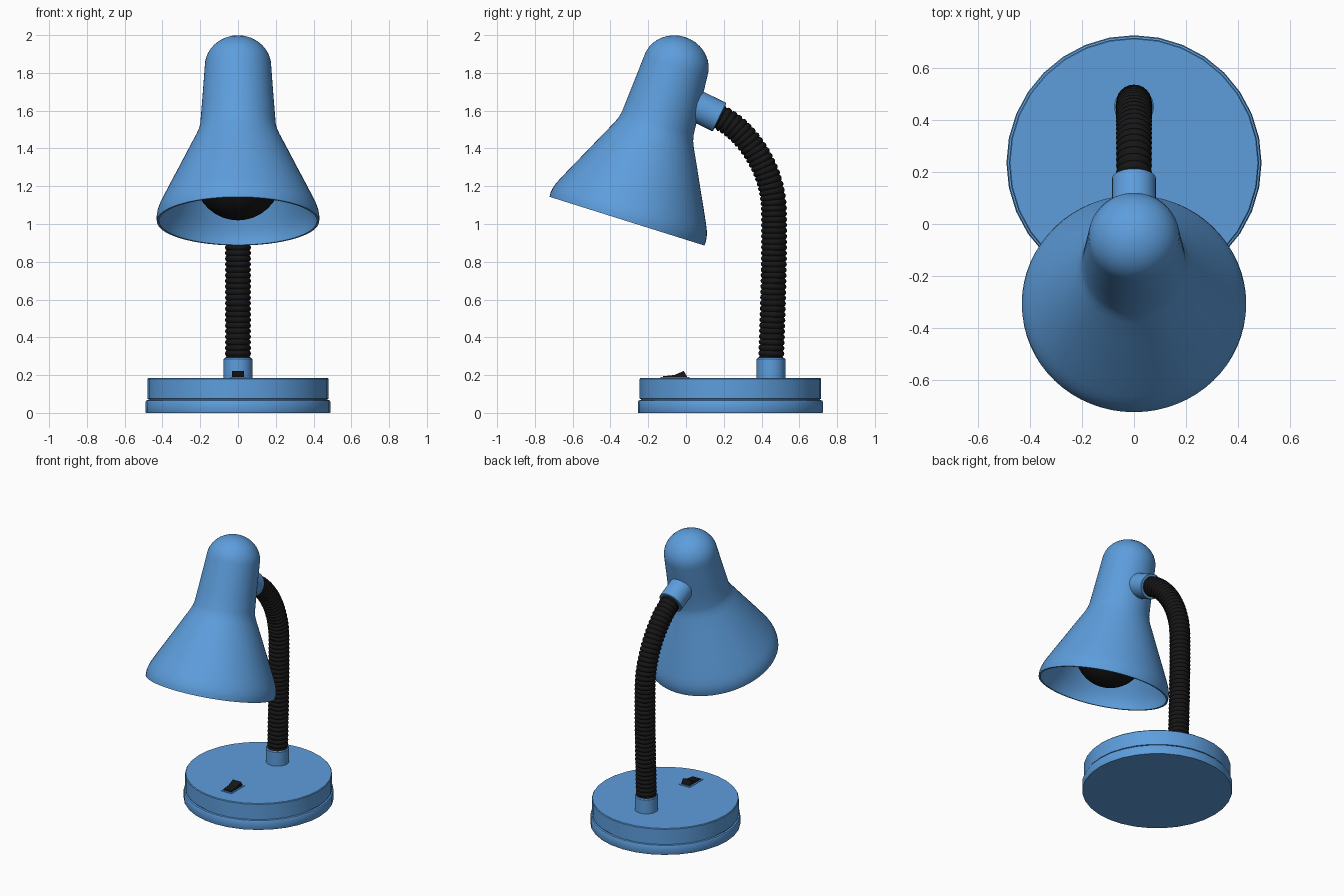
import bpy, bmesh, math
from mathutils import Vector, Matrix
from mathutils.geometry import interpolate_bezier

if "Cube" in bpy.data.objects:
    bpy.data.objects.remove(bpy.data.objects["Cube"])


def material(name, color):
    m = bpy.data.materials.new(name)
    m.diffuse_color = color
    m.use_nodes = True
    m.node_tree.nodes["Principled BSDF"].inputs["Base Color"].default_value = m.diffuse_color
    return m


BLUE = material("blue_enamel", (0.11, 0.34, 0.72, 1))
BLACK = material("black_plastic", (0.008, 0.008, 0.008, 1))


def finish(name, bm, mat, angle=32):
    bmesh.ops.remove_doubles(bm, verts=bm.verts, dist=1e-5)
    bmesh.ops.recalc_face_normals(bm, faces=bm.faces)
    me = bpy.data.meshes.new(name)
    bm.to_mesh(me)
    bm.free()
    me.materials.append(mat)
    ob = bpy.data.objects.new(name, me)
    bpy.context.collection.objects.link(ob)
    bpy.ops.object.select_all(action='DESELECT')
    ob.select_set(True)
    bpy.context.view_layer.objects.active = ob
    bpy.ops.object.shade_smooth_by_angle(angle=math.radians(angle))
    return ob


def axis_frame(origin, direction):
    """Matrix putting local z along direction at origin."""
    rot = Vector((0, 0, 1)).rotation_difference(Vector(direction).normalized())
    return Matrix.Translation(origin) @ rot.to_matrix().to_4x4()


def skin(bm, frames, seg):
    """Join circular rings, given as (matrix, radius) pairs."""
    rings = [[bm.verts.new(m @ Vector((r * math.cos(2 * math.pi * i / seg),
                                       r * math.sin(2 * math.pi * i / seg), 0)))
              for i in range(seg)] for m, r in frames]
    for a, b in zip(rings, rings[1:]):
        for i in range(seg):
            j = (i + 1) % seg
            bm.faces.new((a[i], a[j], b[j], b[i]))


def lathe(name, profile, mat, frame, seg=48):
    bm = bmesh.new()
    skin(bm, [(frame @ Matrix.Translation((0, 0, z)), r) for r, z in profile], seg)
    return finish(name, bm, mat)


# Weighted base with a stepped foot
lathe("base", [(0, 0), (0.488, 0), (0.49, 0.004), (0.49, 0.058), (0.486, 0.066), (0.474, 0.068),
               (0.474, 0.073), (0.48, 0.075), (0.48, 0.18), (0.476, 0.185), (0, 0.185)],
      BLUE, Matrix.Translation((0, 0.235, 0)), 32)

# Collar where the neck enters the base
lathe("neck_socket", [(0, 0.18), (0.076, 0.18), (0.076, 0.284), (0.071, 0.29), (0, 0.29)],
      BLUE, Matrix.Translation((0, 0.45, 0)), 32)

# Collar joining the neck to the shade
tip = Vector((0, 0.178, 1.565))
tip_dir = Vector((0, -0.9, 0.44)).normalized()
lathe("shade_socket", [(0, 0), (0.081, 0), (0.084, 0.003), (0.084, 0.14), (0, 0.14)],
      BLUE, axis_frame(tip, tip_dir), 32)

# Ribbed gooseneck, resampled to even steps along two curves
pts = interpolate_bezier((0, 0.45, 0.27), (0, 0.46, 0.55), (0, 0.47, 0.85), (0, 0.465, 1.08), 60)
pts += interpolate_bezier((0, 0.465, 1.08), (0, 0.462, 1.28), (0, 0.33, 1.49), tip, 60)[1:]
pts.append(tip + tip_dir * 0.02)
lengths = [0.0]
for a, b in zip(pts, pts[1:]):
    lengths.append(lengths[-1] + (b - a).length)


def along(d):
    for k in range(len(pts) - 1):
        if d <= lengths[k + 1] or k == len(pts) - 2:
            f = (d - lengths[k]) / (lengths[k + 1] - lengths[k])
            return pts[k].lerp(pts[k + 1], f), (pts[k + 1] - pts[k])


RIBS = 48
rib_shape = [(0.0, 0.060), (0.2, 0.066), (0.5, 0.069), (0.8, 0.066)]
frames = []
for n in range(RIBS):
    for f, r in rib_shape:
        p, t = along((n + f) / RIBS * lengths[-1])
        frames.append((axis_frame(p, t), r))
bm = bmesh.new()
skin(bm, frames, 24)
finish("flexible_neck", bm, BLACK, 40)

# Hollow bell shade, tilted forward
shade_frame = axis_frame((0, -0.3125, 1.015), (0, 0.30, 0.954))
outer = [(0.43, 0), (0.431, 0.025), (0.427, 0.05), (0.418, 0.08), (0.402, 0.115), (0.365, 0.19),
         (0.317, 0.285), (0.265, 0.39), (0.222, 0.475), (0.207, 0.51), (0.2, 0.54), (0.192, 0.64),
         (0.183, 0.76), (0.176, 0.86)]
outer += [(0.176 * math.cos(a), 0.86 + 0.162 * math.sin(a))
          for a in [math.pi / 2 * k / 9 for k in range(1, 9)]] + [(0, 1.022)]
inner = [(max(r - 0.014, 0), z - (0.012 if z > 0.86 else 0)) for r, z in outer]
inner[0] = (0.418, 0)
lathe("shade", outer[::-1] + inner, BLUE, shade_frame, 64)

# Bulb with its holder inside the shade
ball = [(0.23 * math.sin(a), 0.246 - 0.23 * math.cos(a))
        for a in [math.pi * k / 20 for k in range(17)]]
lathe("bulb", ball + [(0.1, 0.5), (0.09, 0.75), (0, 0.75)], BLACK, shade_frame, 40)


def extrude_x(name, profile, half, mat):
    bm = bmesh.new()
    face = bm.faces.new([bm.verts.new((-half, y, z)) for y, z in profile])
    new = bmesh.ops.extrude_face_region(bm, geom=[face])['geom']
    bmesh.ops.translate(bm, vec=(2 * half, 0, 0),
                        verts=[v for v in new if isinstance(v, bmesh.types.BMVert)])
    return finish(name, bm, mat)


# Rocker switch on a thin plate
extrude_x("switch_plate", [(-0.135, 0.18), (0.018, 0.18), (0.018, 0.189), (-0.135, 0.189)], 0.042, BLUE)
extrude_x("switch_rocker", [(-0.125, 0.183), (0.006, 0.183), (0.006, 0.192), (-0.012, 0.222),
                            (-0.06, 0.201), (-0.122, 0.194)], 0.032, BLACK)
